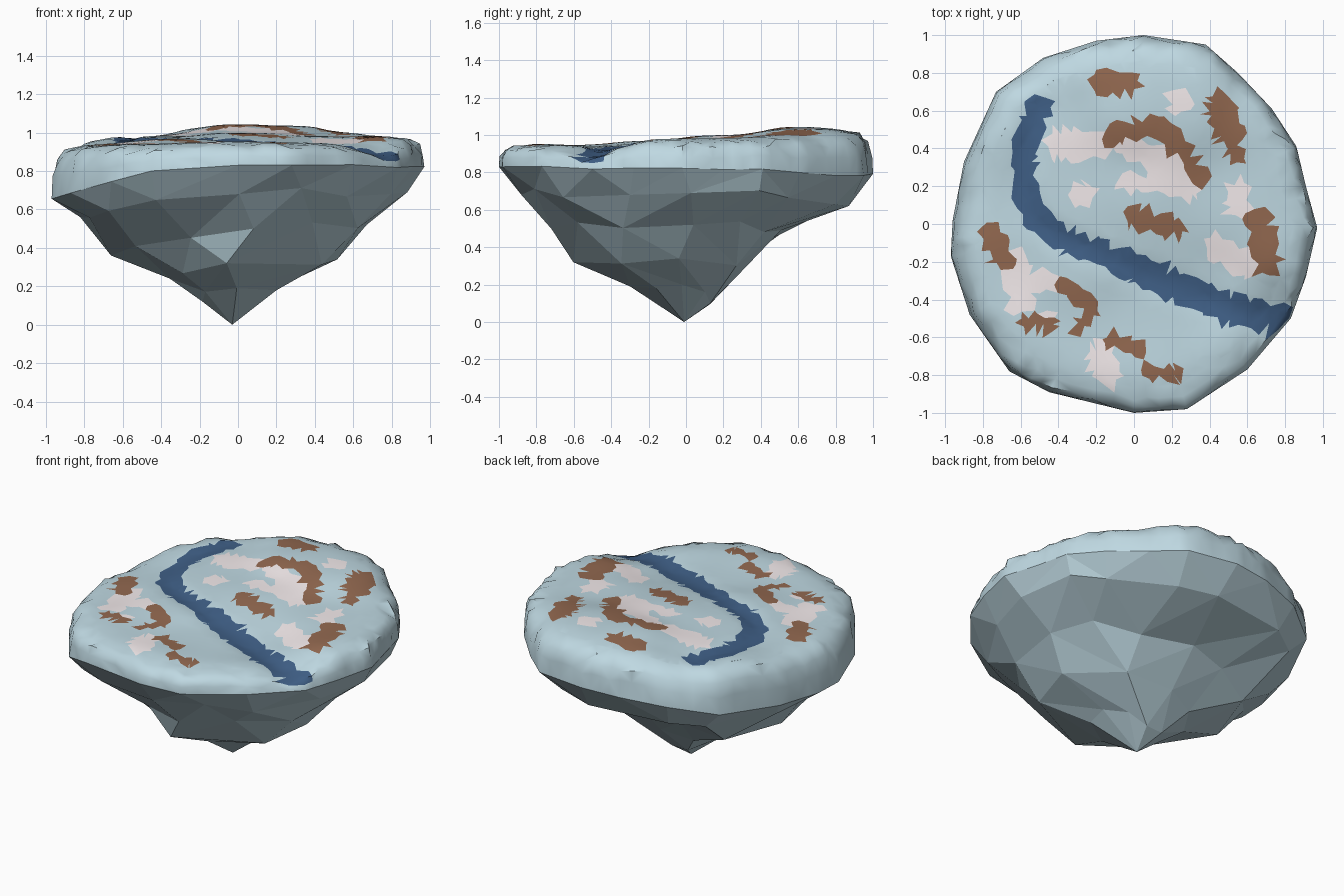
import bpy, bmesh, random
from math import atan2, pi, cos, sin, tau
from mathutils import Vector
from mathutils.geometry import delaunay_2d_cdt

if "Cube" in bpy.data.objects:
    bpy.data.objects.remove(bpy.data.objects["Cube"])

random.seed(4)


def jit(a):
    return random.uniform(-a, a)


# Plan outline of the island, counter-clockwise
OUTLINE = [Vector(p) for p in (
    (.97, -.02), (.91, .2), (.86, .41), (.73, .61), (.55, .8), (.38, .95), (.05, 1.0),
    (-.2, .97), (-.48, .88), (-.73, .7), (-.9, .33), (-.96, .02), (-.97, -.17),
    (-.87, -.48), (-.66, -.78), (-.45, -.89), (0, -1.0), (.28, -.98), (.6, -.77),
    (.83, -.5), (.91, -.28))]

# Underside profiles (radius, height) facing +x, +y, -x, -y
PROFILES = [
    [(.97, .83), (.89, .69), (.68, .52), (.52, .34), (.22, .20)],
    [(1.0, .78), (.87, .62), (.51, .49), (.31, .28), (.13, .10)],
    [(.97, .66), (.83, .56), (.67, .36), (.36, .24), (.19, .12)],
    [(1.0, .82), (.88, .68), (.72, .50), (.62, .32), (.30, .19)]]

# Spot heights of the top
HEIGHTS = [
    (0, .6, 1.05), (.3, .6, 1.04), (-.1, .85, 1.03), (0, .2, 1.0), (-.4, .2, .98),
    (-.5, .6, .98), (-.8, .1, .93), (-.75, -.3, .93), (-.3, -.2, .97), (0, -.5, .94),
    (.4, -.4, .93), (.75, -.5, .9), (.83, -.15, .985), (.8, .3, .985), (.5, .2, .98),
    (-.5, -.6, .94), (0, -.85, .955), (.45, -.75, .95), (.6, .6, 1.0)]

# River course
RIVER = [(-.5, .62), (-.58, .4), (-.59, .2), (-.53, .03), (-.4, -.07), (-.15, -.17),
         (.05, -.26), (.3, -.36), (.5, -.45), (.65, -.49), (.88, -.51)]
river = [(*a, *b, .068 if i < 6 else .08) for i, (a, b) in enumerate(zip(RIVER, RIVER[1:]))]

# Soil and snow patches: segment ends and radius
SOIL = [
    (-.17, .75, -.02, .75, .06), (-.12, .47, .1, .53, .05), (.1, .53, .24, .42, .06),
    (.24, .42, .35, .25, .05), (.46, .62, .5, .5, .08), (.5, .5, .54, .35, .045),
    (0, .04, .22, -.02, .055), (.66, .02, .7, -.2, .075), (-.75, -.06, -.7, -.18, .06),
    (-.57, -.52, -.45, -.53, .045), (-.38, -.31, -.22, -.45, .04),
    (-.3, -.54, -.22, -.47, .03), (-.12, -.61, .03, -.66, .045), (.08, -.79, .22, -.79, .04)]
SNOW = [
    (-.4, .42, -.2, .42, .08), (-.2, .45, .1, .36, .05), (.1, .35, .28, .2, .08),
    (-.05, .22, .25, .2, .045), (-.27, .15, -.27, .15, .07), (.24, .65, .24, .65, .07),
    (.55, .17, .55, .1, .07), (.44, -.12, .6, -.22, .07), (-.63, -.2, -.6, -.4, .08),
    (-.6, -.3, -.47, -.3, .06), (-.45, -.48, -.45, -.48, .04), (-.17, -.7, -.15, -.78, .08)]


def near(p, segs):
    """Smallest distance / radius to a set of capsules."""
    best = 9.0
    for x1, y1, x2, y2, r in segs:
        a, b = Vector((x1, y1)), Vector((x2, y2))
        t = 0 if a == b else max(0, min(1, (p - a).dot(b - a) / (b - a).length_squared))
        best = min(best, (p - a.lerp(b, t)).length / r)
    return best


def angle(p):
    return atan2(p.y, p.x) % tau


def radius(a):
    """Plan radius of the island at angle a."""
    o = sorted((angle(p), p.length) for p in OUTLINE)
    o = [(o[-1][0] - tau, o[-1][1])] + o + [(o[0][0] + tau, o[0][1])]
    for (a1, r1), (a2, r2) in zip(o, o[1:]):
        if a1 <= a <= a2:
            return r1 + (r2 - r1) * (a - a1) / (a2 - a1)


def height(p):
    ws = wz = 0
    for x, y, z in HEIGHTS:
        w = 1 / (((p.x - x) ** 2 + (p.y - y) ** 2) ** 1.5 + .002)
        ws, wz = ws + w, wz + w * z
    slope = max(0, p.length / radius(angle(p)) - .76)     # roll off towards the rim
    return wz / ws - .9 * slope ** 2 - .015 * max(0, 1.3 - near(p, river))


def profile(a, k):
    """Underside ring k at angle a: radius fraction and height."""
    q = (a / (pi / 2)) % 4
    i, t = int(q), .5 - .5 * cos(pi * (q % 1))
    A, B = PROFILES[i % 4], PROFILES[(i + 1) % 4]
    fa, fb = A[k][0] / A[0][0], B[k][0] / B[0][0]
    return fa + (fb - fa) * t, A[k][1] + (B[k][1] - A[k][1]) * t


def bridge(bm, r1, r2):
    """Triangulate between two rings of any count, walking by angle."""
    rs = [sorted(r, key=lambda v: angle(v.co)) for r in (r1, r2)]
    i = [0, 0]
    while i[0] < len(rs[0]) or i[1] < len(rs[1]):
        nxt = [angle(r[n % len(r)].co) + tau * (n // len(r))
               for r, n in ((rs[0], i[0] + 1), (rs[1], i[1] + 1))]
        s = 0 if i[1] >= len(rs[1]) or (i[0] < len(rs[0]) and nxt[0] <= nxt[1]) else 1
        r, o = rs[s], rs[1 - s]
        bm.faces.new((r[i[s] % len(r)], r[(i[s] + 1) % len(r)], o[i[1 - s] % len(o)]))
        i[s] += 1


def material(name, rgb):
    m = bpy.data.materials.new(name)
    m.diffuse_color = (*rgb, 1)
    m.use_nodes = True
    m.node_tree.nodes["Principled BSDF"].inputs["Base Color"].default_value = m.diffuse_color
    return m


def finish(bm, name, mats, up):
    bmesh.ops.remove_doubles(bm, verts=bm.verts, dist=1e-4)
    bmesh.ops.recalc_face_normals(bm, faces=bm.faces)
    if sum(f.normal.z * f.calc_area() for f in bm.faces) * up < 0:
        bmesh.ops.reverse_faces(bm, faces=bm.faces)
    me = bpy.data.meshes.new(name)
    bm.to_mesh(me)
    bm.free()
    for m in mats:
        me.materials.append(m)
    ob = bpy.data.objects.new(name, me)
    bpy.context.collection.objects.link(ob)
    return ob


stone = material("pale_stone", (.52, .69, .76))
rock = material("rock", (.46, .61, .67))
water = material("water", (.05, .115, .24))
soil = material("soil", (.29, .14, .08))
snow = material("snow", (.9, .83, .84))

# Faceted rock underside, fewer sides towards the tip
lip = [Vector((p.x, p.y, profile(angle(p), 0)[1] + jit(.015))) for p in OUTLINE]
bm = bmesh.new()
rings = [[bm.verts.new(p) for p in lip]]
for k, n in ((1, 16), (2, 12), (3, 8), (4, 8)):
    ring = []
    for j in range(n):
        a = tau * j / n
        on_axis = j % (n // 4) == 0
        f, z = profile(a, k)
        a = (a + jit(.12)) % tau
        r = radius(a) * f * (1 if on_axis else 1 + jit(.06))
        if pi < a < 1.5 * pi and k > 1:
            r *= 1 - .12 * abs(sin(2 * a))
        ring.append(bm.verts.new((r * cos(a), r * sin(a), z + (0 if on_axis else jit(.03)))))
    rings.append(ring)
for a, b in zip(rings, rings[1:]):
    bridge(bm, a, b)
tip = bm.verts.new((-.03, -.01, 0))
for a, b in zip(rings[-1], rings[-1][1:] + rings[-1][:1]):
    bm.faces.new((a, b, tip))
finish(bm, "rock_underside", [rock], -1)

# Rounded rim, subdividing the rock's edge
SUB = 4
edge = [a.lerp(b, s / SUB) for a, b in zip(lip, lip[1:] + lip[:1]) for s in range(SUB)]
bm = bmesh.new()
rows = [[bm.verts.new(p) for p in edge]]
for scale, drop, rough in ((.993, .58, .008), (.97, .27, .012), (.93, .08, .012), (.87, 0, 0)):
    row = []
    for p in edge:
        q = p.xy * (scale + jit(rough))
        h = height(p.xy * .87)
        row.append(bm.verts.new((q.x, q.y, h + (p.z - h) * drop + jit(rough))))
    rows.append(row)
for a, b in zip(rows, rows[1:]):
    bridge(bm, a, b)

# Irregularly triangulated top
pts = [p.xy * .87 for p in edge]
loop = list(range(len(pts)))
STEP = .045
for j in range(-20, 21):
    for i in range(-20, 21):
        pts.append(Vector(((i + .5 * (j % 2)) * STEP + jit(.021), j * STEP + jit(.021))))
vs, _, fs, *_ = delaunay_2d_cdt(pts, [], [loop], 1, 1e-5)
made = {}
for f in fs:
    for i in f:
        if i not in made:
            made[i] = bm.verts.new((*vs[i], height(vs[i])))
    bm.faces.new([made[i] for i in f])

# Colour by patch
for f in bm.faces:
    c = f.calc_center_median()
    if near(c.xy, river) < 1 and c.z > .85:
        f.material_index = 1
    elif near(c.xy, SOIL) < 1:
        f.material_index = 2
    elif near(c.xy, SNOW) < 1:
        f.material_index = 3
top = finish(bm, "island_top", [stone, water, soil, snow], 1)
bpy.context.view_layer.objects.active = top
top.select_set(True)
bpy.ops.object.shade_smooth_by_angle(angle=.75)
